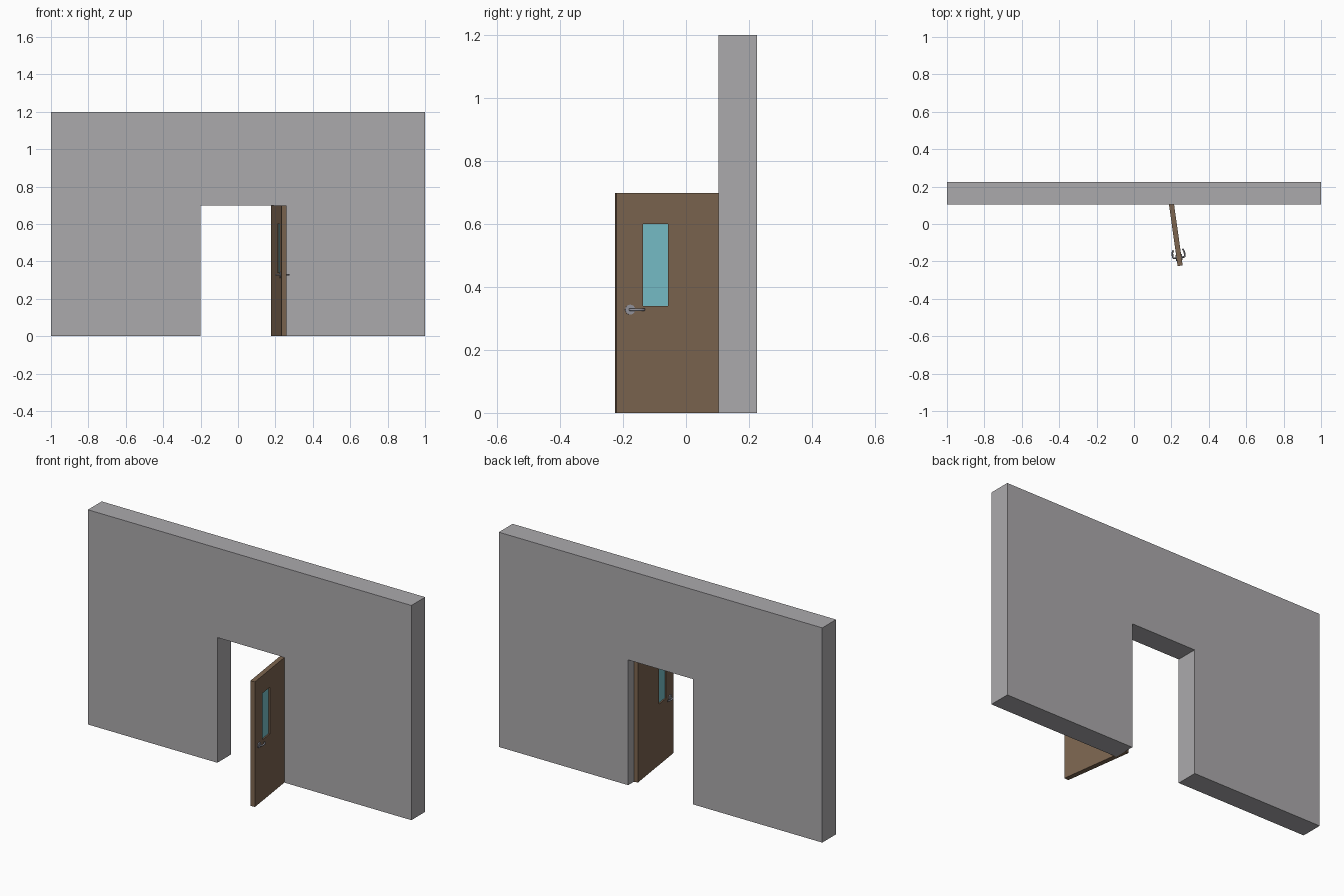
import bpy, bmesh, math
from mathutils import Matrix, Vector

if "Cube" in bpy.data.objects:
    bpy.data.objects.remove(bpy.data.objects["Cube"])


def material(name, rgb):
    m = bpy.data.materials.new(name)
    m.diffuse_color = (*rgb, 1)
    m.use_nodes = True
    m.node_tree.nodes["Principled BSDF"].inputs["Base Color"].default_value = m.diffuse_color
    return m


GREY = material("wall grey", (0.41, 0.40, 0.415))
BROWN = material("door brown", (0.202, 0.130, 0.080))
BLUE = material("window blue", (0.188, 0.527, 0.591))
METAL = material("handle metal", (0.30, 0.30, 0.34))


def finish(bm, name, mat, matrix=Matrix(), smooth=False):
    bmesh.ops.recalc_face_normals(bm, faces=bm.faces)
    me = bpy.data.meshes.new(name)
    bm.to_mesh(me)
    bm.free()
    me.materials.append(mat)
    ob = bpy.data.objects.new(name, me)
    bpy.context.collection.objects.link(ob)
    ob.matrix_world = matrix
    if smooth:
        bpy.ops.object.select_all(action='DESELECT')
        ob.select_set(True)
        bpy.context.view_layer.objects.active = ob
        bpy.ops.object.shade_smooth_by_angle(angle=math.radians(40))
    return ob


# Wall with doorway: front outline extruded backwards
bm = bmesh.new()
outline = [(-1, 0), (-0.2, 0), (-0.2, 0.7), (0.2, 0.7), (0.2, 0), (1, 0), (1, 1.2), (-1, 1.2)]
face = bm.faces.new([bm.verts.new((x, 0.103, z)) for x, z in outline])
ext = bmesh.ops.extrude_face_region(bm, geom=[face])
bmesh.ops.translate(bm, vec=(0, 0.122, 0), verts=[v for v in ext["geom"] if isinstance(v, bmesh.types.BMVert)])
finish(bm, "wall", GREY)

# Door space: x runs from hinge to free edge, y across the thickness
DOOR = Matrix.Translation((0.191, 0.173, 0)) @ Matrix.Rotation(math.radians(-82), 4, 'Z')
W, H, T = 0.4, 0.699, 0.027
U0, U1, Z0, Z1 = 0.234, 0.315, 0.34, 0.60


def rect(bm, x0, x1, z0, z1, y):
    return [bm.verts.new((x, y, z)) for x, z in ((x0, z0), (x1, z0), (x1, z1), (x0, z1))]


# Door panel with a window opening
bm = bmesh.new()
outer = [rect(bm, 0, W, 0, H, s * T / 2) for s in (-1, 1)]
inner = [rect(bm, U0, U1, Z0, Z1, s * T / 2) for s in (-1, 1)]
for i in range(4):
    j = (i + 1) % 4
    for a, b in ((outer[0], inner[0]), (inner[0], inner[1]), (inner[1], outer[1]), (outer[1], outer[0])):
        bm.faces.new((a[i], a[j], b[j], b[i]))
finish(bm, "door_panel", BROWN, DOOR)

# Window pane set inside the opening
bm = bmesh.new()
bmesh.ops.create_cube(bm, size=1, matrix=Matrix.Translation(((U0 + U1) / 2, 0, (Z0 + Z1) / 2))
                      @ Matrix.Diagonal((U1 - U0, 0.012, Z1 - Z0, 1)))
finish(bm, "window_pane", BLUE, DOOR)


def lever(bm, path, radius, n=10):
    """Round bar swept along a path lying in the horizontal plane."""
    rings = []
    for i, p in enumerate(path):
        t = (path[min(i + 1, len(path) - 1)] - path[max(i - 1, 0)]).normalized()
        side = Vector((-t.y, t.x, 0))
        rings.append([bm.verts.new(p + radius * (side * math.cos(a) + Vector((0, 0, math.sin(a)))))
                      for a in (math.tau * k / n for k in range(n))])
    for r, s in zip(rings, rings[1:]):
        for k in range(n):
            m = (k + 1) % n
            bm.faces.new((r[k], r[m], s[m], s[k]))
    bm.faces.new(rings[0])
    bm.faces.new(rings[-1])


# Handles on both faces: round rose plus a bent lever pointing to the hinge
HU, HZ = 0.356, 0.328
for side, name in ((-1, "inner"), (1, "outer")):
    bm = bmesh.new()
    bmesh.ops.create_cone(bm, cap_ends=True, segments=16, radius1=0.016, radius2=0.016, depth=0.005,
                          matrix=Matrix.Translation((HU, side * (T / 2 + 0.002), HZ))
                          @ Matrix.Rotation(math.pi / 2, 4, 'X'))
    finish(bm, name + "_handle_rose", METAL, DOOR, True)
    bm = bmesh.new()
    points = [(0, 0), (0, 0.013), (-0.002, 0.017), (-0.007, 0.0195), (-0.028, 0.0185), (-0.038, 0.015), (-0.043, 0.010)]
    lever(bm, [Vector((HU + u, side * (T / 2 + v), HZ)) for u, v in points], 0.0045)
    finish(bm, name + "_handle_lever", METAL, DOOR, True)
